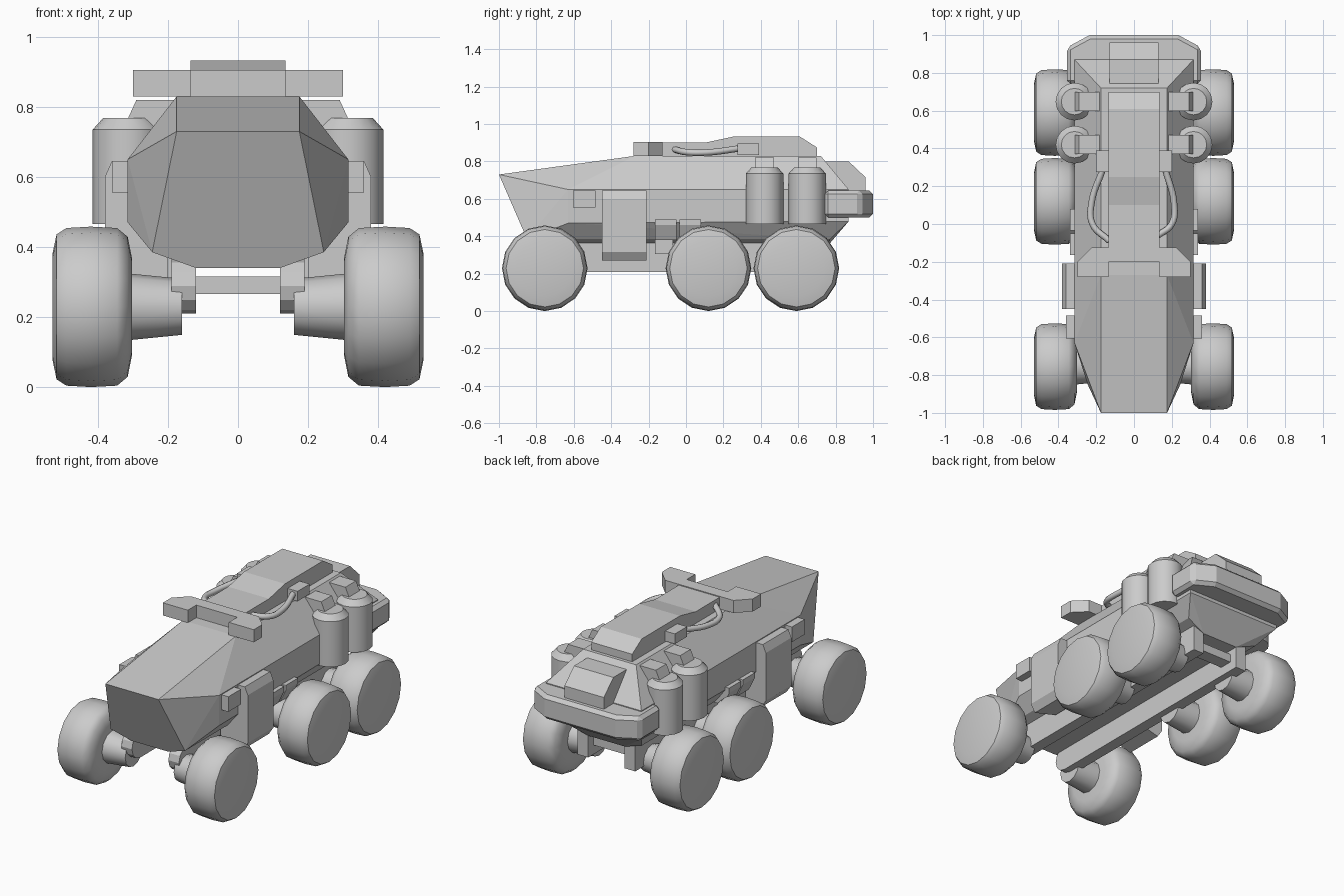
import bpy, bmesh, math
from mathutils import Vector

if "Cube" in bpy.data.objects:
    bpy.data.objects.remove(bpy.data.objects["Cube"])


def finish(name, bm, mirror=False, bevel=0, smooth=None):
    bmesh.ops.recalc_face_normals(bm, faces=bm.faces)
    me = bpy.data.meshes.new(name)
    bm.to_mesh(me)
    bm.free()
    ob = bpy.data.objects.new(name, me)
    bpy.context.collection.objects.link(ob)
    if smooth:
        bpy.ops.object.select_all(action='DESELECT')
        ob.select_set(True)
        bpy.context.view_layer.objects.active = ob
        bpy.ops.object.shade_smooth_by_angle(angle=math.radians(smooth))
    if bevel:
        b = ob.modifiers.new("bevel", 'BEVEL')
        b.width, b.segments = bevel, 1
    if mirror:
        ob.modifiers.new("mirror", 'MIRROR')
    return ob


def prism(name, pts, axis, a, b, **kw):
    """Extrude a 2D outline along an axis from a to b."""
    put = {'x': lambda p, t: (t, p[0], p[1]),
           'y': lambda p, t: (p[0], t, p[1]),
           'z': lambda p, t: (p[0], p[1], t)}[axis]
    bm = bmesh.new()
    lo = [bm.verts.new(put(p, a)) for p in pts]
    hi = [bm.verts.new(put(p, b)) for p in pts]
    bm.faces.new(lo)
    bm.faces.new(hi)
    for i in range(len(pts)):
        j = (i + 1) % len(pts)
        bm.faces.new((lo[i], lo[j], hi[j], hi[i]))
    return finish(name, bm, **kw)


def box(name, x, y, z, **kw):
    return prism(name, [(x[0], y[0]), (x[1], y[0]), (x[1], y[1]), (x[0], y[1])], 'z', *z, **kw)


def lathe(name, profile, centre, axis, n, **kw):
    """Revolve (position, radius) pairs about the x or z axis through centre."""
    bm = bmesh.new()
    rings = []
    for t, r in profile:
        ring = []
        for i in range(n):
            c, s = r * math.cos(math.tau * i / n), r * math.sin(math.tau * i / n)
            off = (t, c, s) if axis == 'x' else (c, s, t)
            ring.append(bm.verts.new(Vector(centre) + Vector(off)))
        rings.append(ring)
    for a, b in zip(rings, rings[1:]):
        for i in range(n):
            j = (i + 1) % n
            bm.faces.new((a[i], a[j], b[j], b[i]))
    bm.faces.new(rings[0])
    bm.faces.new(rings[-1])
    return finish(name, bm, **kw)


# Faceted armoured hull: convex hull of its corner points
half = [(.175, -1, .73), (.175, -.27, .83), (.175, .72, .83),
        (.315, -.63, .65), (.315, .87, .65), (.315, -.63, .47), (.315, .87, .48),
        (.245, -.85, .385), (.245, .77, .385), (.12, -.83, .34), (.12, .75, .34)]
bm = bmesh.new()
for x, y, z in half:
    bm.verts.new((x, y, z))
    bm.verts.new((-x, y, z))
bmesh.ops.convex_hull(bm, input=bm.verts)
bmesh.ops.dissolve_limit(bm, angle_limit=math.radians(1), verts=bm.verts, edges=bm.edges)
finish("hull", bm)

# Roof spine with its notched front crossbar
prism("roof_spine", [(-.2, .82), (-.2, .9), (.1, .9), (.25, .932), (.61, .932), (.7, .875), (.7, .82)],
      'x', -.135, .135)
prism("roof_crossbar", [(.0, -.2), (.135, -.2), (.135, -.28), (.3, -.28), (.3, -.2), (.225, -.125), (0, -.125)],
      'z', .83, .905, mirror=True)

# Rear box and wrap-around bumper
prism("rear_box", [(.7, .70), (.7, .80), (.87, .80), (.96, .715), (.96, .64), (.8, .64)], 'x', -.13, .13)
prism("rear_bumper", [(-.355, .74), (.355, .74), (.355, .935), (.235, 1), (-.235, 1), (-.355, .935)],
      'z', .5, .645, bevel=.02)

# Side fittings
prism("side_panel", [(.2, .31), (.35, .27), (.38, .315), (.38, .6), (.36, .645), (.3, .645), (.2, .4)],
      'y', -.45, -.21, mirror=True)
box("side_lamp", (.3, .36), (-.605, -.485), (.555, .645), mirror=True)
for i, (y0, y1) in enumerate([(-.165, -.05), (-.035, .08)]):
    prism(f"side_step_{i}", [(.24, .38), (.3, .38), (.34, .46), (.34, .49), (.3, .49)],
          'y', y0, y1, mirror=True)
box("belly_box", (.17, .28), (-.165, -.07), (.305, .4), mirror=True)

# Storage canisters with angled caps
for i, y in enumerate((.42, .648)):
    lathe(f"canister_{i}", [(.465, .1), (.735, .1), (.768, .07)], (.315, y, 0), 'z', 16,
          mirror=True, smooth=30)
    prism(f"canister_cap_{i}", [(.18, .73), (.315, .75), (.315, .765), (.29, .82), (.18, .82)],
          'y', y - .05, y + .05, mirror=True)

# Chassis rails with rounded front drums, and cross members
arc = [(-.75 + .078 * math.cos(math.radians(a)), .288 + .078 * math.sin(math.radians(a)))
       for a in range(90, 271, 30)]
prism("chassis_rail", arc + [(.75, .21), (.75, .366)], 'x', .12, .19, mirror=True)
box("chassis_crossbar", (-.13, .13), (.62, .7), (.265, .315))

# Six wheels on tapered axles
tyre = [(.303, .14), (.315, .2), (.345, .225), (.42, .229), (.49, .225), (.518, .207), (.53, .15)]
for i, y in enumerate((-.755, .12, .59)):
    lathe(f"wheel_{i}", tyre, (0, y, .229), 'x', 16, mirror=True, smooth=40)
    lathe(f"axle_{i}", [(.16, .08), (.31, .095)], (0, y, .229), 'x', 12, mirror=True, smooth=35)

# Roof hoses and their connector boxes
box("hose_connector", (.13, .2), (.275, .39), (.835, .895), mirror=True)
paths = {"left": [(-.165, .29, .87), (-.225, .11, .848), (-.22, 0, .85), (-.13, -.09, .865)],
         "right": [(.165, .29, .87), (.212, .11, .848), (.2, 0, .85), (.12, -.065, .865)]}
for side, pts in paths.items():
    cu = bpy.data.curves.new(f"hose_{side}", 'CURVE')
    cu.dimensions = '3D'
    cu.bevel_depth, cu.bevel_resolution, cu.resolution_u = .017, 2, 6
    cu.use_fill_caps = True
    sp = cu.splines.new('BEZIER')
    sp.bezier_points.add(len(pts) - 1)
    for bp, p in zip(sp.bezier_points, pts):
        bp.co = p
        bp.handle_left_type = bp.handle_right_type = 'AUTO'
    bpy.context.collection.objects.link(bpy.data.objects.new(f"hose_{side}", cu))
